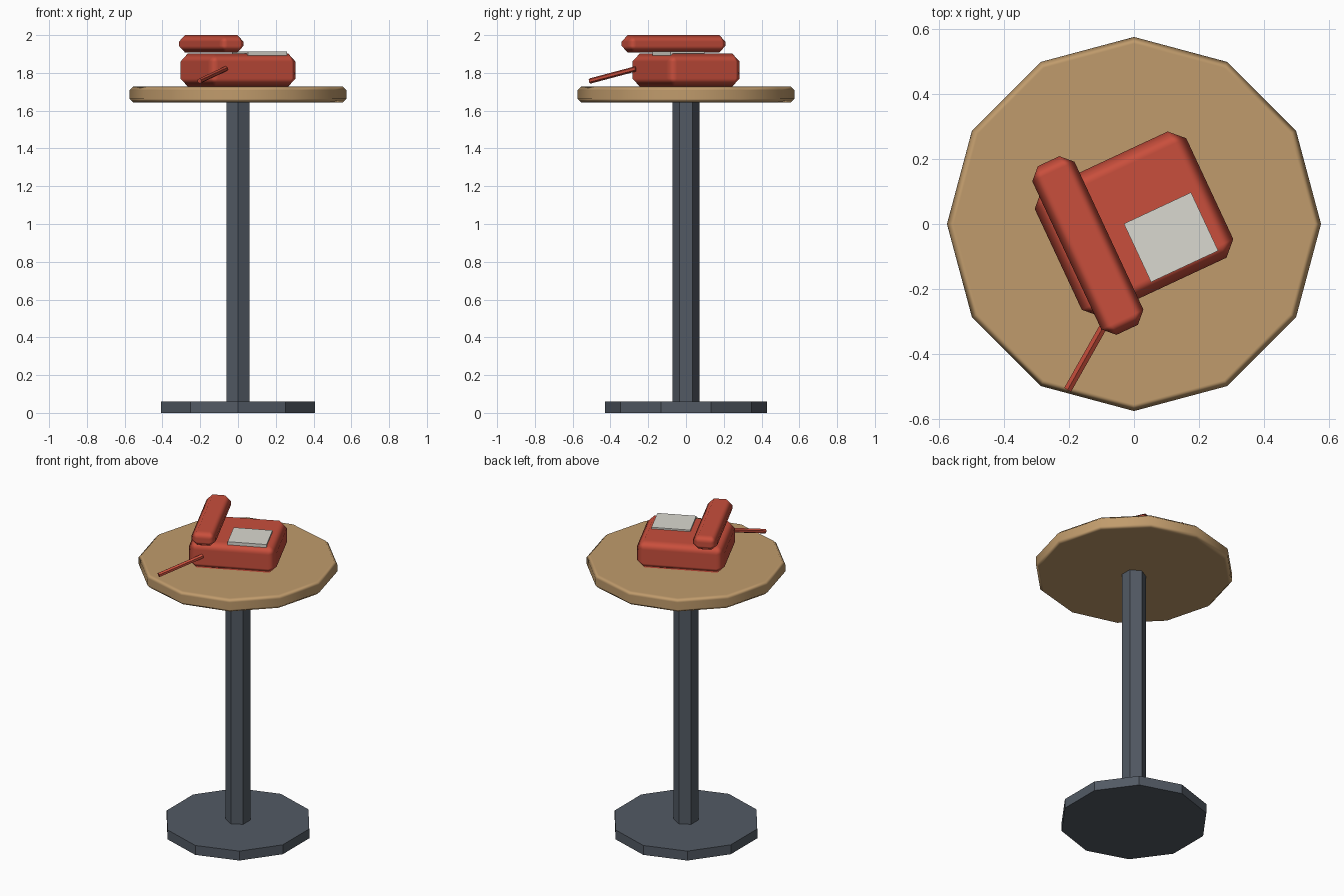
import bpy, math
from mathutils import Vector, Matrix

if "Cube" in bpy.data.objects:
    bpy.data.objects.remove(bpy.data.objects["Cube"])

TURN = Matrix.Rotation(math.radians(25), 4, 'Z')  # the telephone sits at an angle


def material(name, rgb):
    m = bpy.data.materials.new(name)
    m.diffuse_color = (*rgb, 1)
    m.use_nodes = True
    m.node_tree.nodes["Principled BSDF"].inputs["Base Color"].default_value = m.diffuse_color
    return m


WOOD = material("wood", (0.53, 0.33, 0.15))
STEEL = material("steel", (0.085, 0.102, 0.127))
RED = material("red", (0.58, 0.077, 0.045))
PALE = material("pale", (0.70, 0.69, 0.63))


def finish(name, mat, bevel=0):
    ob = bpy.context.object
    ob.name = name
    ob.data.materials.append(mat)
    if bevel:
        for p in ob.data.polygons:
            p.use_smooth = True
        b = ob.modifiers.new("Bevel", 'BEVEL')
        b.width, b.segments, b.limit_method = bevel, 1, 'ANGLE'
        b.angle_limit = math.radians(40)
        b.harden_normals = True
    return ob


def disc(name, mat, sides, r, z0, z1, bevel=0):
    bpy.ops.mesh.primitive_cylinder_add(vertices=sides, radius=r, depth=z1 - z0,
                                        location=(0, 0, (z0 + z1) / 2))
    return finish(name, mat, bevel)


def box(name, mat, x, y, z, bevel=0):
    """Box between local (min, max) pairs, turned with the telephone."""
    bpy.ops.mesh.primitive_cube_add(size=1)
    ob = bpy.context.object
    mid = Vector([(a + b) / 2 for a, b in (x, y, z)])
    size = [b - a for a, b in (x, y, z)]
    ob.data.transform(Matrix.Diagonal((*size, 1)))
    ob.matrix_world = TURN @ Matrix.Translation(mid)
    return finish(name, mat, bevel)


# pedestal table
disc("table_foot", STEEL, 10, 0.43, 0, 0.06)
disc("table_post", STEEL, 6, 0.071, 0.05, 1.66)
disc("table_top", WOOD, 12, 0.575, 1.643, 1.728, 0.02)

# telephone
box("phone_body", RED, (-0.257, 0.257), (-0.214, 0.214), (1.728, 1.902), 0.043)
box("handset", RED, (-0.228, -0.085), (-0.286, 0.286), (1.908, 2.0), 0.035)
box("dial_plate", PALE, (-0.028, 0.2), (-0.184, 0.014), (1.892, 1.912))

# cord running off the front of the body
a, b = Vector((-0.203, -0.508, 1.757)), Vector((-0.065, -0.264, 1.822))
bpy.ops.mesh.primitive_cylinder_add(vertices=6, radius=0.014, depth=(b - a).length,
                                    location=(a + b) / 2)
bpy.context.object.rotation_euler = (b - a).to_track_quat('Z', 'Y').to_euler()
finish("cord", RED)
